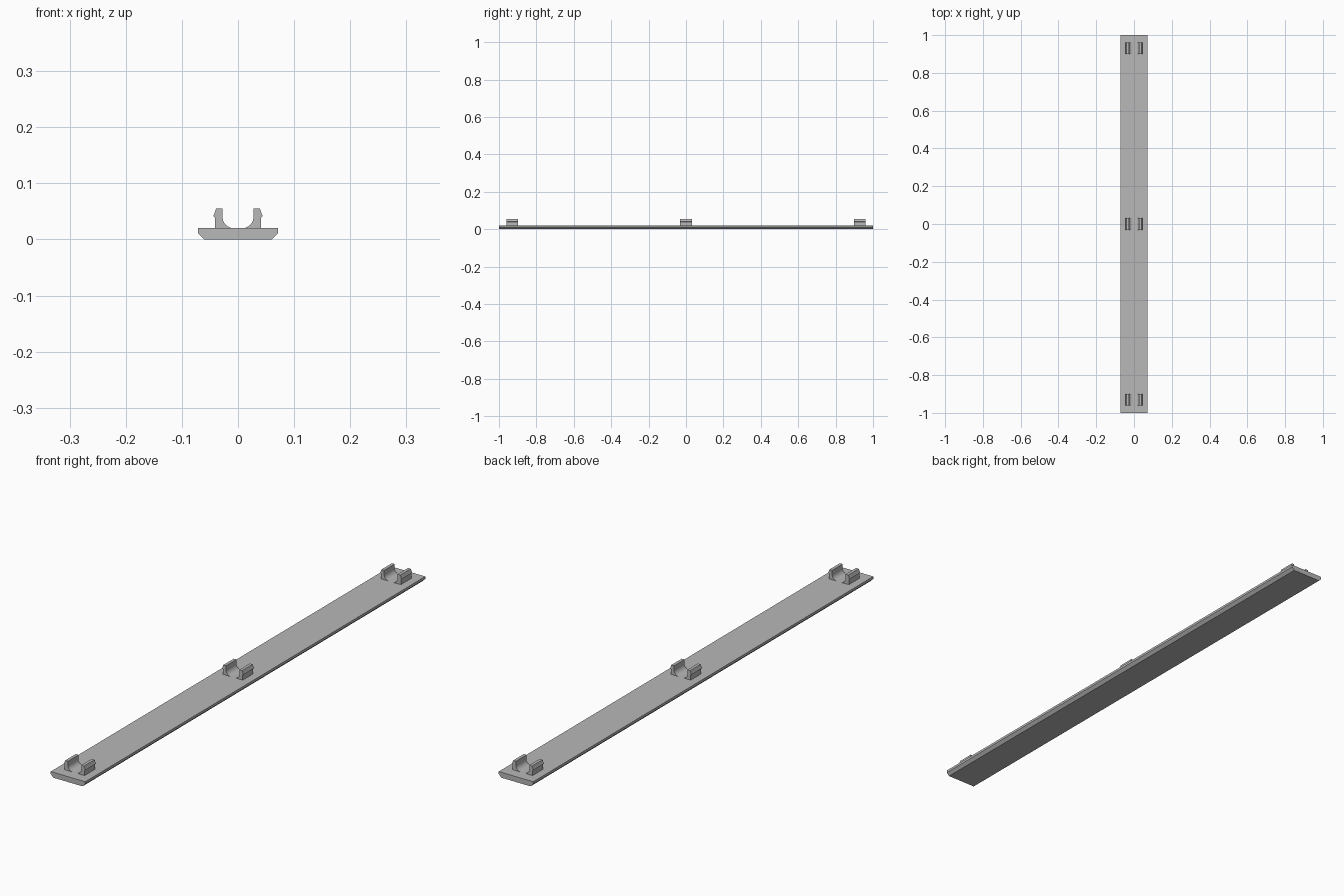
import bpy, bmesh, math

cube = bpy.data.objects.get("Cube")
if cube:
    bpy.data.objects.remove(cube, do_unlink=True)

# One plain grey for the whole moulding
grey = bpy.data.materials.new("light_grey")
grey.use_nodes = True
colour = (0.48, 0.48, 0.48, 1)
grey.diffuse_color = colour
grey.node_tree.nodes["Principled BSDF"].inputs["Base Color"].default_value = colour

BASE_TOP = 0.02


def extrude_profile(name, profile, y_centre, length):
    """Sweep an (x, z) outline along y into a closed solid."""
    bm = bmesh.new()
    face = bm.faces.new([bm.verts.new((x, y_centre - length / 2, z)) for x, z in profile])
    swept = bmesh.ops.extrude_face_region(bm, geom=[face])
    moved = [v for v in swept["geom"] if isinstance(v, bmesh.types.BMVert)]
    bmesh.ops.translate(bm, verts=moved, vec=(0, length, 0))
    bmesh.ops.recalc_face_normals(bm, faces=bm.faces[:])
    mesh = bpy.data.meshes.new(name)
    bm.to_mesh(mesh)
    bm.free()
    mesh.materials.append(grey)
    obj = bpy.data.objects.new(name, mesh)
    bpy.context.collection.objects.link(obj)
    bpy.ops.object.select_all(action="DESELECT")
    obj.select_set(True)
    bpy.context.view_layer.objects.active = obj
    bpy.ops.object.shade_smooth_by_angle(angle=math.radians(25))
    return obj


# Long strip with chamfered lower edges
half = [(0.06, 0), (0.071, 0.011), (0.071, BASE_TOP)]
extrude_profile("base_strip", half + [(-x, z) for x, z in reversed(half)], 0, 2)

# Clip jaw: barbed outside, rounded fillet inside
inner, radius, steps = 0.0275, 0.02, 10
fillet = []
for i in range(steps + 1):
    a = math.pi / 2 * i / steps
    fillet.append((inner - radius + radius * math.cos(a),
                   BASE_TOP + radius - radius * math.sin(a)))
jaw = [(0.041, BASE_TOP), (0.041, 0.039), (0.044, 0.041),
       (0.039, 0.055), (inner, 0.055)] + fillet

# Three pairs of jaws along the strip
for place, y in (("front", -0.93), ("middle", 0), ("back", 0.93)):
    for side, s in (("left", 1), ("right", -1)):
        extrude_profile(f"{place}_{side}_clip_jaw", [(s * x, z) for x, z in jaw], y, 0.062)
